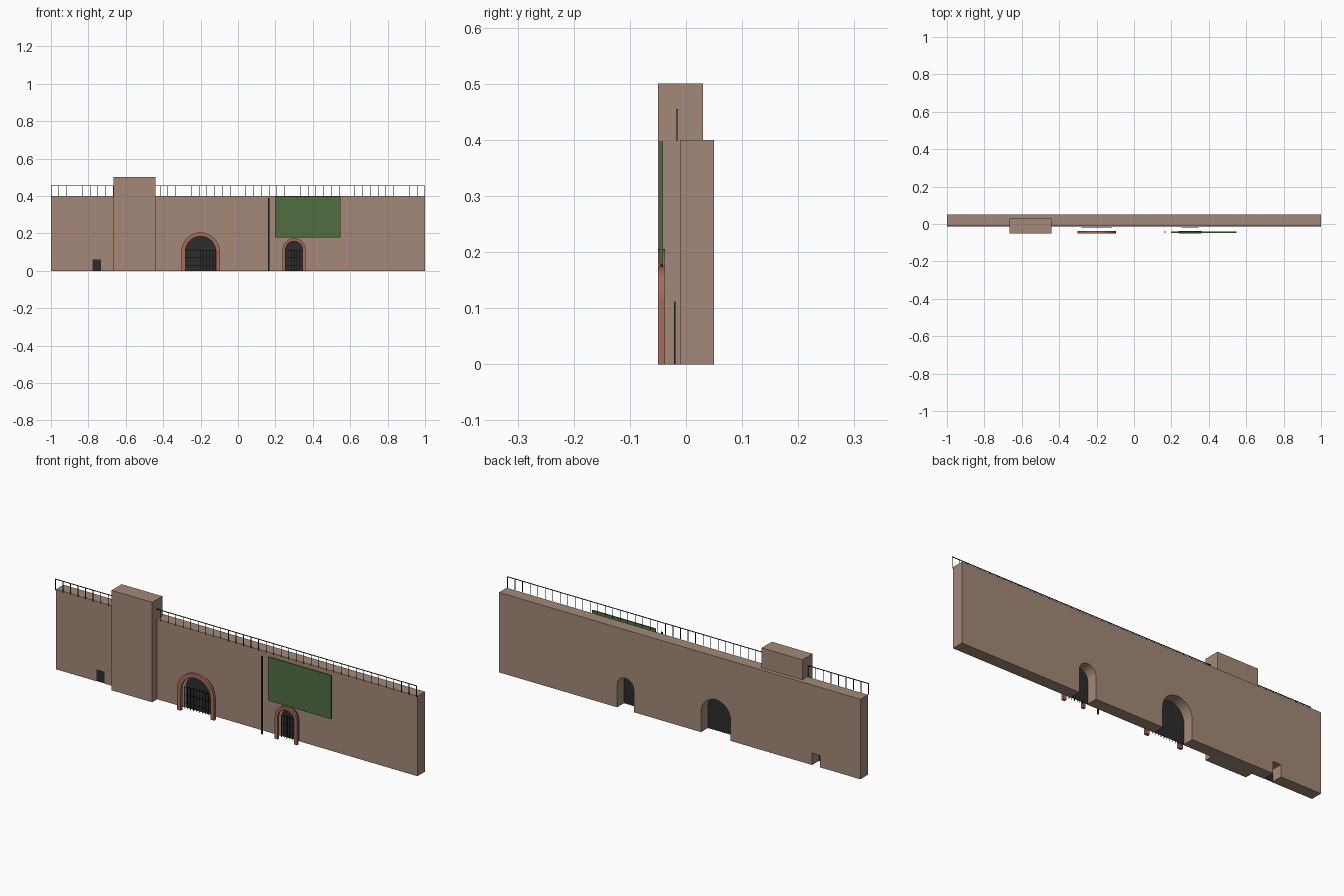
import bpy
import bmesh
from math import cos, sin, pi

cube = bpy.data.objects.get("Cube")
if cube:
    bpy.data.objects.remove(cube, do_unlink=True)


def material(name, rgb):
    m = bpy.data.materials.new(name)
    m.use_nodes = True
    m.diffuse_color = (*rgb, 1)
    m.node_tree.nodes["Principled BSDF"].inputs["Base Color"].default_value = (*rgb, 1)
    return m


STONE = material("tan stone", (0.37, 0.25, 0.19))
BRICK = material("red brick", (0.37, 0.15, 0.095))
GREEN = material("green panel", (0.08, 0.155, 0.053))
DARK = material("dark iron", (0.025, 0.025, 0.025))


def finish(name, bm, mat):
    bmesh.ops.recalc_face_normals(bm, faces=bm.faces)
    mesh = bpy.data.meshes.new(name)
    bm.to_mesh(mesh)
    bm.free()
    mesh.materials.append(mat)
    obj = bpy.data.objects.new(name, mesh)
    bpy.context.collection.objects.link(obj)
    return obj


def add_prism(bm, outline, y0, y1):
    """Extrude an (x, z) outline from y0 to y1."""
    face = bm.faces.new([bm.verts.new((x, y0, z)) for x, z in outline])
    geom = bmesh.ops.extrude_face_region(bm, geom=[face], use_keep_orig=True)["geom"]
    moved = [g for g in geom if isinstance(g, bmesh.types.BMVert)]
    bmesh.ops.translate(bm, verts=moved, vec=(0, y1 - y0, 0))


def prism(name, outline, y0, y1, mat):
    bm = bmesh.new()
    add_prism(bm, outline, y0, y1)
    return finish(name, bm, mat)


def rect(x0, x1, z0, z1):
    return [(x0, z0), (x0, z1), (x1, z1), (x1, z0)]


def arch(cx, radius, spring, steps=16):
    """Arch outline from its left foot to its right foot."""
    curve = [(cx - radius * cos(pi * i / steps), spring + radius * sin(pi * i / steps))
             for i in range(steps + 1)]
    return [(cx - radius, 0)] + curve + [(cx + radius, 0)]


# Openings: name, centre, inner radius, outer radius, springing height
GATES = [("large", -0.2, 0.082, 0.103, 0.102), ("small", 0.3, 0.046, 0.062, 0.112)]
hatch = rect(-0.777, -0.733, 0, 0.06)

# Main wall with openings cut through its foot
outline = [(-1, 0)] + hatch
for _, cx, inner, _, spring in GATES:
    outline += arch(cx, inner, spring)
outline += [(1, 0), (1, 0.4), (-1, 0.4)]
prism("wall", outline, -0.01, 0.05, STONE)

# Tower block
prism("tower", rect(-0.665, -0.44, 0, 0.5), -0.05, 0.03, STONE)

# Gate surrounds, dark doors and bars
for name, cx, inner, outer, spring in GATES:
    surround = arch(cx, outer, spring) + arch(cx, inner, spring)[::-1]
    prism(name + "_arch_surround", surround, -0.05, -0.037, BRICK)
    prism(name + "_door", arch(cx, inner, spring), -0.008, -0.004, DARK)
    bm = bmesh.new()
    count = round(inner * 2 / 0.016)
    for i in range(count + 1):
        x = cx - inner + 0.001 + i * (2 * inner - 0.002) / count
        add_prism(bm, rect(x - 0.001, x + 0.001, 0, 0.112), -0.021, -0.019)
    for z in (0.03, 0.07, 0.11):
        add_prism(bm, rect(cx - inner, cx + inner, z - 0.001, z + 0.001), -0.021, -0.019)
    finish(name + "_gate_bars", bm, DARK)
prism("hatch_door", hatch, -0.008, -0.004, DARK)

# Hanging panel and slim pole
prism("hanging_panel", rect(0.198, 0.548, 0.178, 0.397), -0.047, -0.041, GREEN)
prism("pole", rect(0.16, 0.168, 0, 0.39), -0.045, -0.041, DARK)

# Railing along the front of the wall top
bm = bmesh.new()
POSTS = 48
for i in range(POSTS + 1):
    x = -0.999 + i * 1.998 / POSTS
    add_prism(bm, rect(x - 0.001, x + 0.001, 0.398, 0.453), -0.017, -0.015)
add_prism(bm, rect(-1, 1, 0.452, 0.455), -0.017, -0.014)
finish("railing", bm, DARK)
